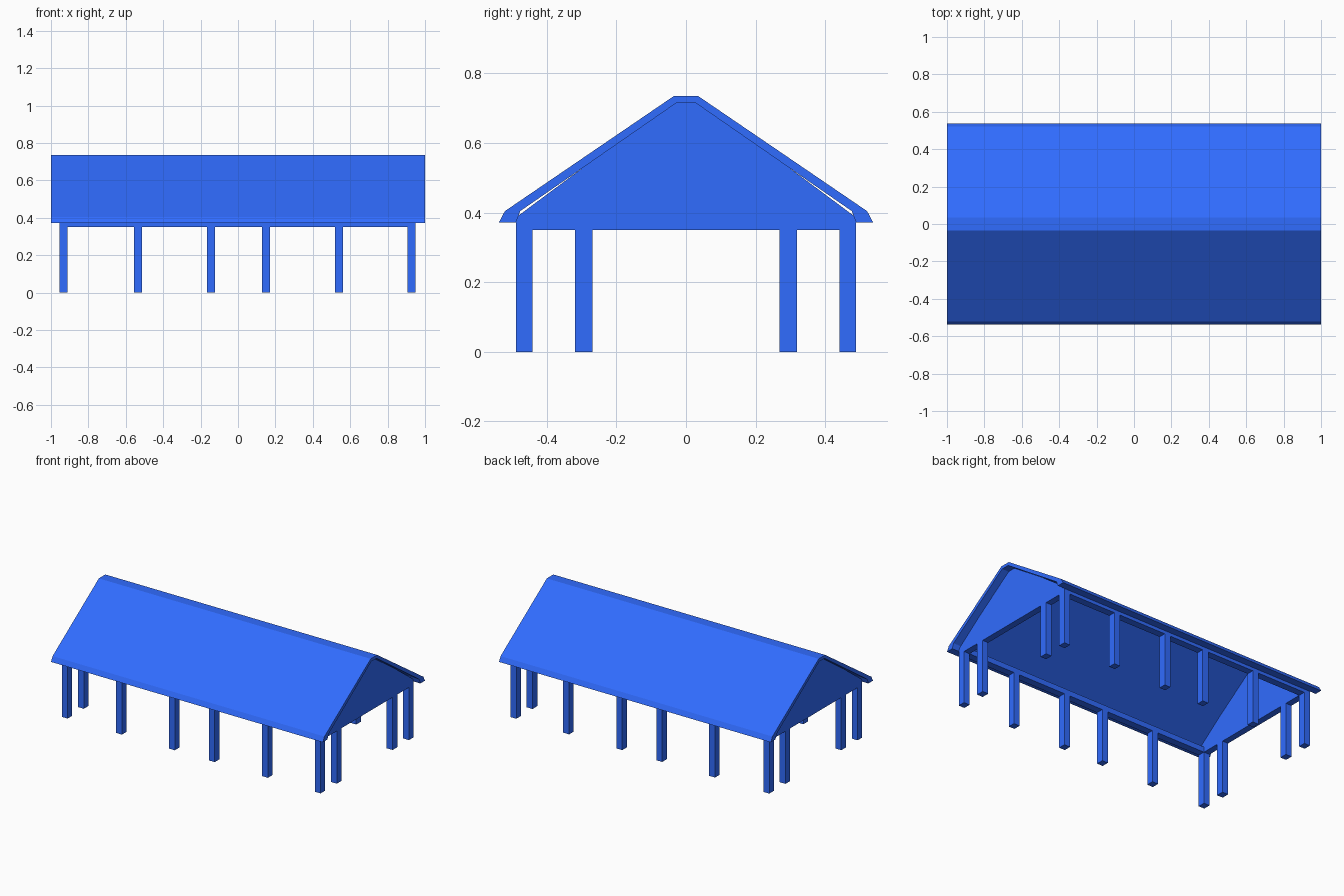
import bpy, bmesh

if "Cube" in bpy.data.objects:
    bpy.data.objects.remove(bpy.data.objects["Cube"])

blue = bpy.data.materials.new("blue_paint")
blue.diffuse_color = (0.03, 0.15, 1.0, 1)
blue.use_nodes = True
blue.node_tree.nodes["Principled BSDF"].inputs["Base Color"].default_value = blue.diffuse_color


def finish(name, bm):
    bmesh.ops.recalc_face_normals(bm, faces=bm.faces)
    mesh = bpy.data.meshes.new(name)
    bm.to_mesh(mesh)
    bm.free()
    mesh.materials.append(blue)
    obj = bpy.data.objects.new(name, mesh)
    bpy.context.collection.objects.link(obj)
    return obj


def extrude_profile(name, points, x0, x1):
    """Extrude a closed (y, z) outline along x."""
    bm = bmesh.new()
    face = bm.faces.new([bm.verts.new((x0, y, z)) for y, z in points])
    ext = bmesh.ops.extrude_face_region(bm, geom=[face])
    moved = [v for v in ext["geom"] if isinstance(v, bmesh.types.BMVert)]
    bmesh.ops.translate(bm, verts=moved, vec=(x1 - x0, 0, 0))
    return finish(name, bm)


def box(name, x0, x1, y0, y1, z0, z1):
    return extrude_profile(name, [(y0, z0), (y1, z0), (y1, z1), (y0, z1)], x0, x1)


def symmetric(half):
    """Complete a right-hand half outline with its mirror image."""
    return half + [(-y, z) for y, z in reversed(half)]


# Post centres along x for the left and right halves
POST_X = {"left": (-0.145, -0.534, -0.933), "right": (0.149, 0.540, 0.928)}
HALF = 0.0215
SIDE_Y = (0.440, 0.488)
INNER_Y = (0.268, 0.318)
BEAM_Z = (0.350, 0.386)

# Roof shell: thin folded sheet with a flat ridge and turned-down eaves
outer = symmetric([(0.537, 0.372), (0.520, 0.404), (0.034, 0.735)])
inner = symmetric([(0.488, 0.372), (0.476, 0.404), (0.027, 0.715)])
extrude_profile("roof", outer + inner[::-1], -1, 1)

# Gable walls whose tops run into the roof sheet near the ridge
gable = symmetric([(0.488, 0.350), (0.488, 0.386), (0.029, 0.727)])

for end, xs in POST_X.items():
    cx = xs[-1]
    extrude_profile(f"{end}_gable", gable, cx - HALF, cx + HALF)
    for sy, side in ((-1, "front"), (1, "back")):
        # Intermediate posts below the gables
        y0, y1 = sorted(sy * y for y in INNER_Y)
        box(f"{end}_{side}_gable_post", cx - HALF, cx + HALF, y0, y1, 0, BEAM_Z[0])
        # Posts along the long sides
        y0, y1 = sorted(sy * y for y in SIDE_Y)
        for i, x in enumerate(xs):
            box(f"{end}_{side}_post_{i + 1}", x - HALF, x + HALF,
                y0, y1, 0, BEAM_Z[0])

# Eave beams resting on the long rows of posts
for sy, side in ((-1, "front"), (1, "back")):
    y0, y1 = sorted(sy * y for y in SIDE_Y)
    box(f"{side}_eave_beam", POST_X["left"][-1] + HALF, POST_X["right"][-1] - HALF,
        y0, y1, *BEAM_Z)
